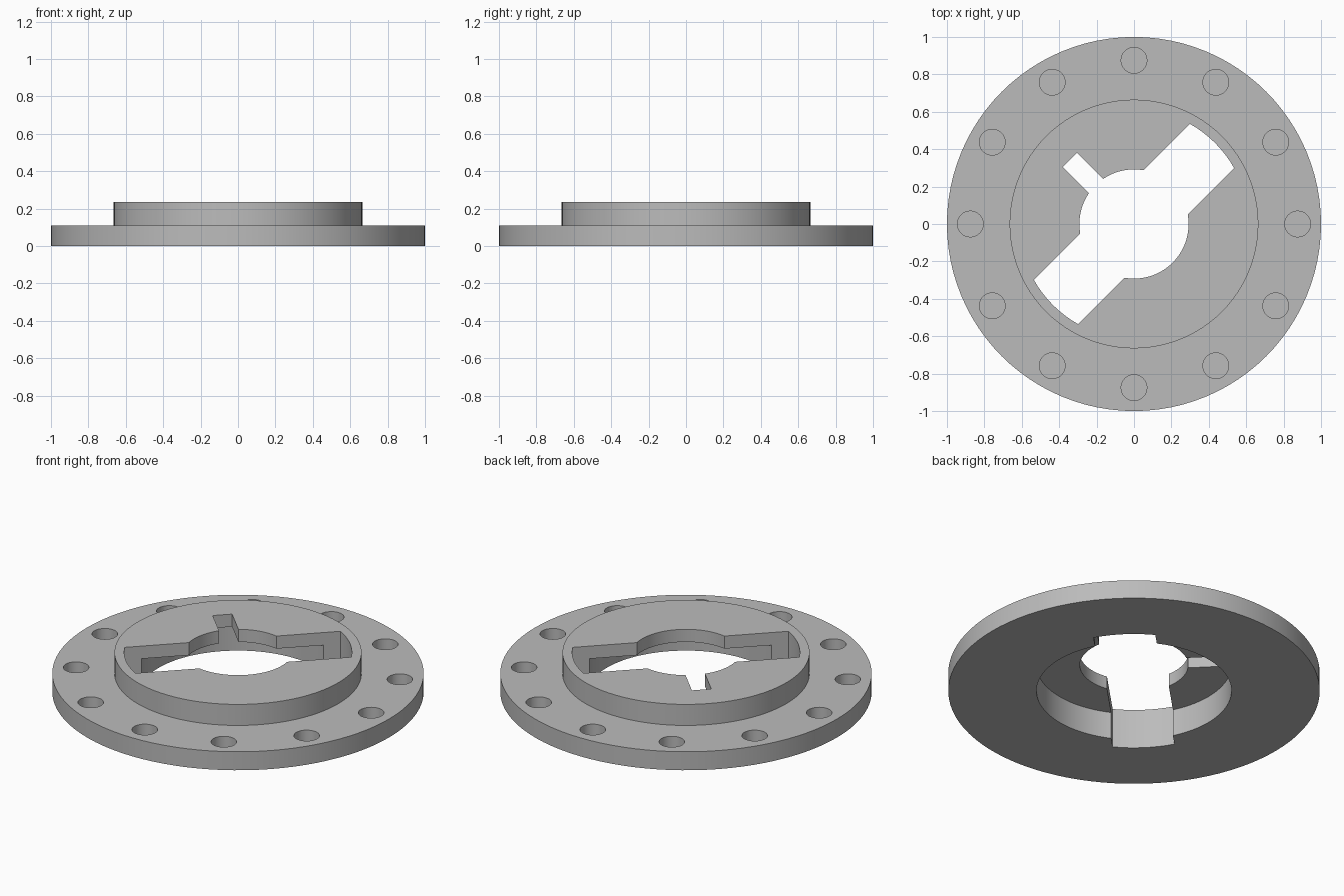
import bpy
import bmesh
from math import radians, sin, cos, asin, pi
from mathutils import Matrix, Vector

cube = bpy.data.objects.get("Cube")
if cube:
    bpy.data.objects.remove(cube, do_unlink=True)

# Single plain metal colour
metal = bpy.data.materials.new("grey_metal")
metal.use_nodes = True
colour = (0.5, 0.5, 0.5, 1)
metal.diffuse_color = colour
metal.node_tree.nodes["Principled BSDF"].inputs["Base Color"].default_value = colour


def make_object(name, bm):
    bmesh.ops.recalc_face_normals(bm, faces=bm.faces[:])
    mesh = bpy.data.meshes.new(name)
    bm.to_mesh(mesh)
    bm.free()
    mesh.materials.append(metal)
    obj = bpy.data.objects.new(name, mesh)
    bpy.context.collection.objects.link(obj)
    return obj


def lathe(name, profile, segments):
    """Turn a closed (radius, height) outline about z."""
    bm = bmesh.new()
    rings = []
    for i in range(segments):
        a = 2 * pi * i / segments
        rings.append([bm.verts.new((r * cos(a), r * sin(a), z)) for r, z in profile])
    for i, ring in enumerate(rings):
        following = rings[(i + 1) % segments]
        for j in range(len(profile)):
            k = (j + 1) % len(profile)
            bm.faces.new((ring[j], following[j], following[k], ring[k]))
    return make_object(name, bm)


def prism(bm, outline, z0, z1, angle=0):
    """Add an upright prism, its outline turned about z."""
    turn = Matrix.Rotation(angle, 3, "Z")
    low = [bm.verts.new(turn @ Vector((x, y, z0))) for x, y in outline]
    high = [bm.verts.new(turn @ Vector((x, y, z1))) for x, y in outline]
    bm.faces.new(low)
    bm.faces.new(high)
    for i in range(len(low)):
        j = (i + 1) % len(low)
        bm.faces.new((low[i], low[j], high[j], high[i]))


def arc(radius, start, end, steps, cx=0):
    return [(cx + radius * cos(start + (end - start) * i / steps),
             radius * sin(start + (end - start) * i / steps)) for i in range(steps + 1)]


# Stepped flange with raised boss, central bore and underside recess
flange = lathe("flange_body", [
    (0.525, 0), (1, 0), (1, 0.11), (0.665, 0.11),
    (0.665, 0.235), (0.292, 0.235), (0.292, 0.16), (0.525, 0.16)], 96)

cut = bmesh.new()

# Diagonal keyway with rounded ends
half_width, reach = 0.167, 0.613
spread = asin(half_width / reach)
prism(cut, arc(reach, -spread, spread, 8) + arc(reach, pi - spread, pi + spread, 8),
      -0.1, 0.4, radians(45))

# Small square-ended notch beside the keyway
prism(cut, [(0.2, -0.053), (0.484, -0.053), (0.484, 0.053), (0.2, 0.053)],
      -0.1, 0.4, radians(135))

# Ring of blind bolt holes
for n in range(12):
    prism(cut, arc(0.069, 0, 2 * pi, 32, 0.875)[:-1], 0.03, 0.2, radians(30 * n))

cutter = make_object("opening_cutter", cut)
cutter.hide_render = True

# Cut the openings and discard the cutter
bpy.context.view_layer.objects.active = flange
flange.select_set(True)
openings = flange.modifiers.new("openings", "BOOLEAN")
openings.operation = "DIFFERENCE"
openings.solver = "EXACT"
openings.object = cutter
bpy.ops.object.modifier_apply(modifier=openings.name)
bpy.data.objects.remove(cutter, do_unlink=True)

bpy.ops.object.shade_smooth_by_angle(angle=radians(25))
